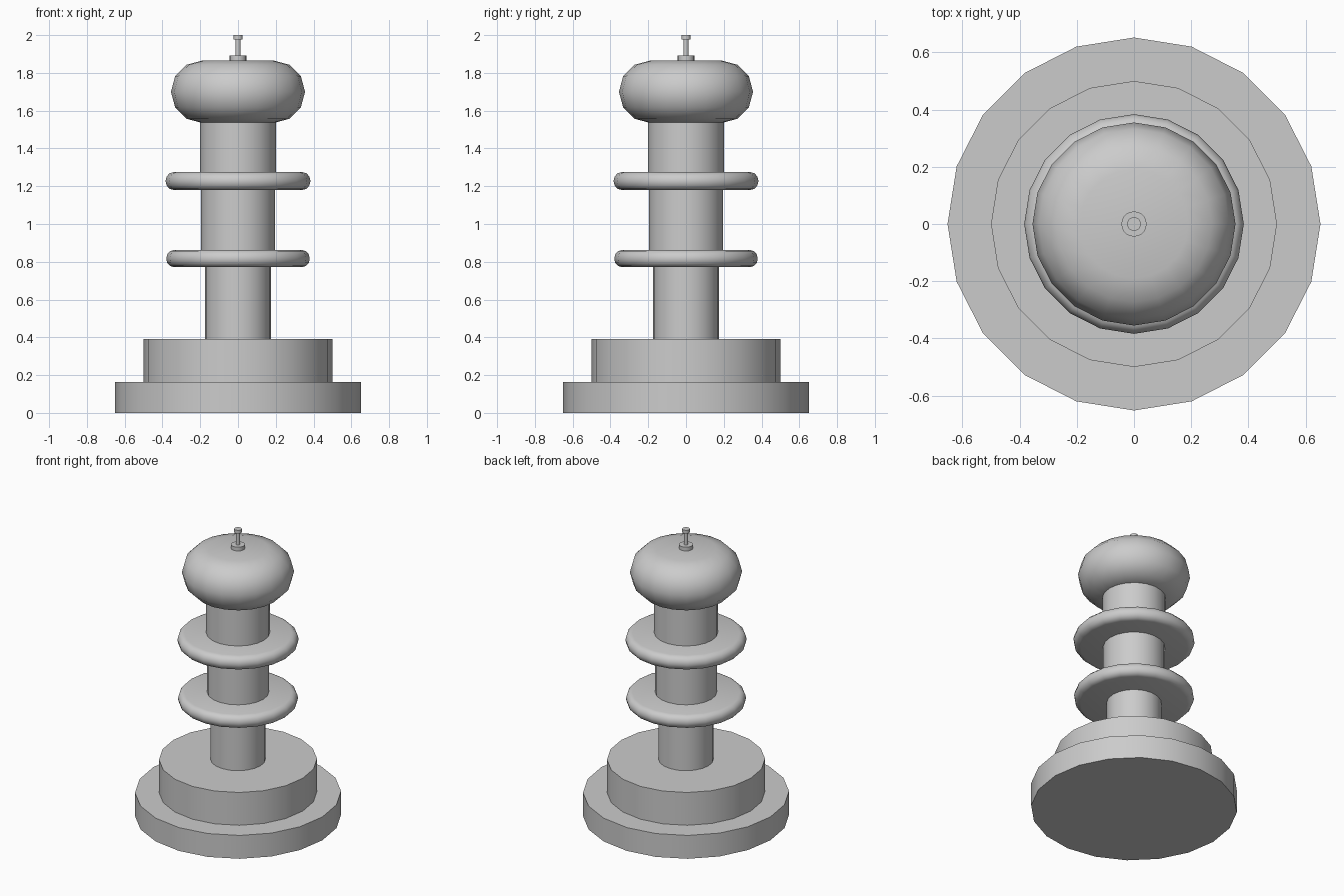
import bpy, bmesh, math

if "Cube" in bpy.data.objects:
    bpy.data.objects.remove(bpy.data.objects["Cube"])

SIDES = 20


def lathe(name, profile):
    """Revolve (radius, z) points, bottom to top, and cap both ends."""
    bm = bmesh.new()
    rings = []
    for r, z in profile:
        rings.append([bm.verts.new((r * math.cos(2 * math.pi * i / SIDES),
                                    r * math.sin(2 * math.pi * i / SIDES), z))
                      for i in range(SIDES)])
    for lo, hi in zip(rings, rings[1:]):
        for i in range(SIDES):
            j = (i + 1) % SIDES
            bm.faces.new((lo[i], lo[j], hi[j], hi[i]))
    bm.faces.new(rings[0][::-1])
    bm.faces.new(rings[-1])
    mesh = bpy.data.meshes.new(name)
    bm.to_mesh(mesh)
    bm.free()
    obj = bpy.data.objects.new(name, mesh)
    bpy.context.collection.objects.link(obj)
    bpy.ops.object.select_all(action='DESELECT')
    obj.select_set(True)
    bpy.context.view_layer.objects.active = obj
    bpy.ops.object.shade_smooth_by_angle(angle=math.radians(35))
    return obj


def cylinder(name, r, z0, z1):
    return lathe(name, [(r, z0), (r, z1)])


def rounded_disc(name, flat_r, max_r, z0, z1, steps):
    """Disc whose rim is a half ellipse."""
    mid, half = (z0 + z1) / 2, (z1 - z0) / 2
    pts = []
    for k in range(steps + 1):
        a = -math.pi / 2 + math.pi * k / steps
        pts.append((flat_r + (max_r - flat_r) * math.cos(a), mid + half * math.sin(a)))
    return lathe(name, pts)


# stepped base
cylinder("base_plate", 0.652, 0.0, 0.163)
cylinder("base_step", 0.50, 0.163, 0.392)

# column sections
cylinder("lower_column", 0.174, 0.392, 0.775)
cylinder("middle_column", 0.196, 0.86, 1.185)
cylinder("upper_column", 0.201, 1.27, 1.54)

# ring discs
rounded_disc("lower_disc", 0.34, 0.38, 0.772, 0.862, 6)
rounded_disc("upper_disc", 0.34, 0.384, 1.18, 1.275, 6)

# bulbous cap
rounded_disc("cap", 0.19, 0.355, 1.535, 1.865, 6)

# finial
cylinder("finial_collar", 0.044, 1.86, 1.892)
cylinder("finial_rod", 0.013, 1.892, 1.978)
cylinder("finial_tip", 0.024, 1.977, 2.0)
